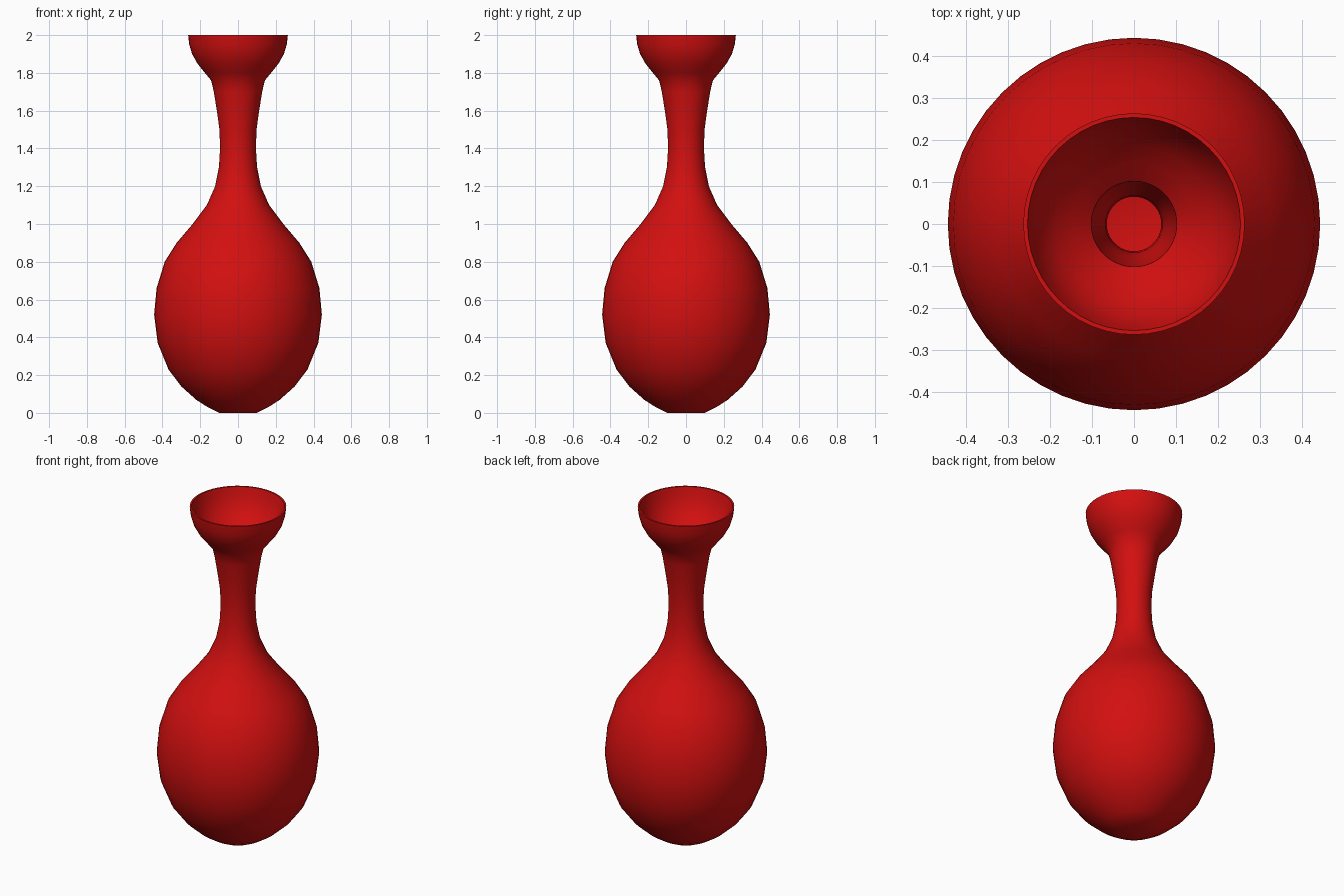
import bpy, bmesh
from math import sin, cos, pi, radians
from mathutils import Vector

if "Cube" in bpy.data.objects:
    bpy.data.objects.remove(bpy.data.objects["Cube"])

SEGMENTS = 48

# Outer profile (radius, height): round belly, slim neck, flared cup
outer = [(0.10, 0.0), (0.16, 0.03), (0.222, 0.07), (0.30, 0.14), (0.368, 0.23),
         (0.425, 0.37), (0.444, 0.52), (0.431, 0.66), (0.388, 0.80), (0.325, 0.90),
         (0.24, 1.0), (0.165, 1.10), (0.121, 1.20), (0.101, 1.30), (0.095, 1.40),
         (0.098, 1.50), (0.112, 1.60), (0.128, 1.70), (0.142, 1.76), (0.175, 1.80),
         (0.215, 1.85), (0.243, 1.90), (0.258, 1.95), (0.264, 2.0)]

# Inner profile: rim down to the floor, thin wall
inner = [(0.254, 2.0), (0.242, 1.95), (0.222, 1.90), (0.188, 1.85), (0.145, 1.81),
         (0.102, 1.77)]
for i in range(17, 2, -1):
    a, b = Vector(outer[i - 1]), Vector(outer[i + 1])
    t = (b - a).normalized()
    p = Vector(outer[i]) + Vector((-t.y, t.x)) * 0.03
    inner.append((p.x, p.y))
inner += [(0.20, 0.095), (0.15, 0.055), (0.09, 0.03)]

# Spin the closed profile into the vase
bm = bmesh.new()
rings = []
for r, z in outer + inner:
    rings.append([bm.verts.new((r * cos(2 * pi * k / SEGMENTS),
                                r * sin(2 * pi * k / SEGMENTS), z))
                  for k in range(SEGMENTS)])
for lo, hi in zip(rings, rings[1:]):
    for k in range(SEGMENTS):
        n = (k + 1) % SEGMENTS
        bm.faces.new((lo[k], lo[n], hi[n], hi[k]))
# Base and inside floor
bm.faces.new(rings[0][::-1])
bm.faces.new(rings[-1])
bmesh.ops.recalc_face_normals(bm, faces=bm.faces[:])
mesh = bpy.data.meshes.new("vase")
bm.to_mesh(mesh)
bm.free()

vase = bpy.data.objects.new("vase", mesh)
bpy.context.collection.objects.link(vase)
bpy.context.view_layer.objects.active = vase
vase.select_set(True)
bpy.ops.object.shade_smooth_by_angle(angle=radians(40))

# Red glaze
mat = bpy.data.materials.new("red_glaze")
mat.diffuse_color = (0.65, 0.005, 0.005, 1)
mat.use_nodes = True
mat.node_tree.nodes["Principled BSDF"].inputs["Base Color"].default_value = mat.diffuse_color
mesh.materials.append(mat)
